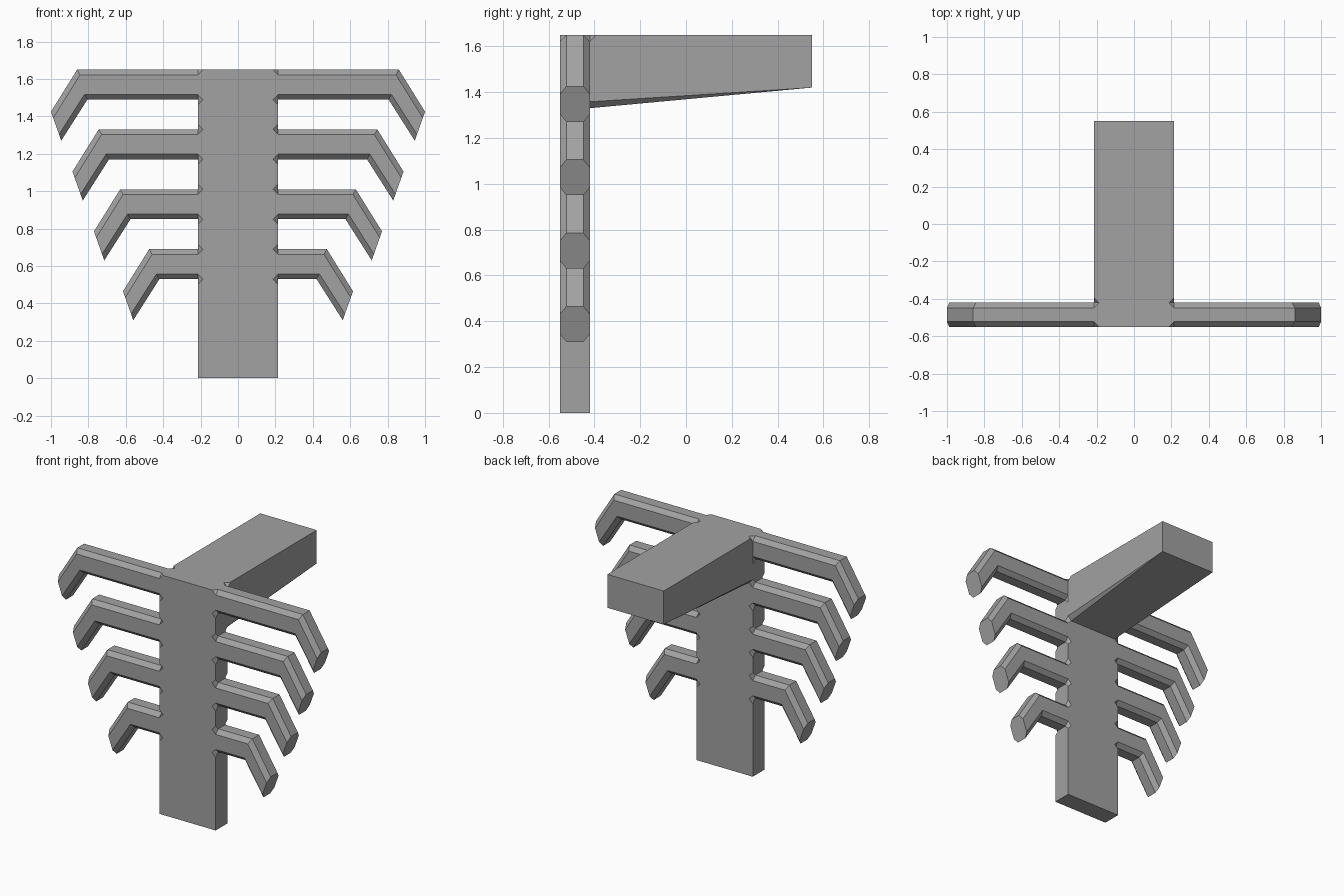
import bpy
import bmesh

if "Cube" in bpy.data.objects:
    bpy.data.objects.remove(bpy.data.objects["Cube"], do_unlink=True)

HALF = 0.215            # half width of the column and arm
FRONT, BACK, END = -0.55, -0.42, 0.55
TOP, PITCH, RIB = 1.65, 0.32, 0.16
CH = 0.028              # chamfer size

grey = bpy.data.materials.new("plain_grey")
grey.use_nodes = True
colour = (0.36, 0.36, 0.36, 1)
grey.diffuse_color = colour
grey.node_tree.nodes["Principled BSDF"].inputs["Base Color"].default_value = colour


def finish(bm, name):
    bmesh.ops.recalc_face_normals(bm, faces=bm.faces[:])
    mesh = bpy.data.meshes.new(name)
    bm.to_mesh(mesh)
    bm.free()
    mesh.materials.append(grey)
    obj = bpy.data.objects.new(name, mesh)
    bpy.context.collection.objects.link(obj)
    return obj


# Column and ribs: flat quads in one plane, extruded together
bm = bmesh.new()


def quad(points):
    bm.faces.new([bm.verts.new((x, FRONT, z)) for x, z in points])


levels = [0.0]
for i in reversed(range(4)):
    levels += [TOP - PITCH * i - RIB, TOP - PITCH * i]
for low, high in zip(levels, levels[1:]):
    quad([(-HALF, low), (HALF, low), (HALF, high), (-HALF, high)])

# Bent ribs, shorter towards the bottom
for i, tip in enumerate((1.0, 0.885, 0.77, 0.615)):
    z = TOP - PITCH * i
    upper = [(HALF, z), (tip - 0.14, z), (tip, z - 0.225)]
    lower = [(HALF, z - RIB), (tip - 0.195, z - RIB), (tip - 0.055, z - 0.38)]
    for s in (1, -1):
        for k in range(2):
            pts = [lower[k], lower[k + 1], upper[k + 1], upper[k]]
            quad([(s * x, h) for x, h in pts][::s])

bmesh.ops.remove_doubles(bm, verts=bm.verts[:], dist=0.001)
ext = bmesh.ops.extrude_face_region(bm, geom=bm.faces[:], use_keep_orig=True)
moved = [v for v in ext["geom"] if isinstance(v, bmesh.types.BMVert)]
bmesh.ops.translate(bm, verts=moved, vec=(0, BACK - FRONT, 0))
bmesh.ops.recalc_face_normals(bm, faces=bm.faces[:])
bm.normal_update()


# Chamfer the long rib edges only
def is_rib_edge(e):
    if len(e.link_faces) != 2 or abs(sum(v.co.x for v in e.verts)) / 2 < HALF + 0.005:
        return False
    flat, side = sorted((f.normal for f in e.link_faces), key=lambda n: -abs(n.y))
    return abs(flat.y) > 0.9 and abs(side.y) < 0.1 and abs(side.x) < 0.9


bmesh.ops.bevel(bm, geom=[e for e in bm.edges if is_rib_edge(e)], offset=CH,
                offset_type='OFFSET', segments=1, profile=0.5, affect='EDGES')
finish(bm, "ribbed_column")

# Rear arm: tapers underneath, with trimmed corners at the column
bm = bmesh.new()
foot = TOP - PITCH
for s in (1, -1):
    for co in ((HALF - CH, BACK, TOP), (HALF, BACK, TOP - CH), (HALF, BACK + CH, TOP),
               (HALF, BACK, foot + CH), (HALF - CH, BACK, foot),
               (HALF, END, TOP), (HALF, END, 1.42)):
        bm.verts.new((s * co[0], co[1], co[2]))
bmesh.ops.convex_hull(bm, input=bm.verts[:])
bmesh.ops.dissolve_limit(bm, angle_limit=0.01, verts=bm.verts[:], edges=bm.edges[:])
finish(bm, "rear_arm")
